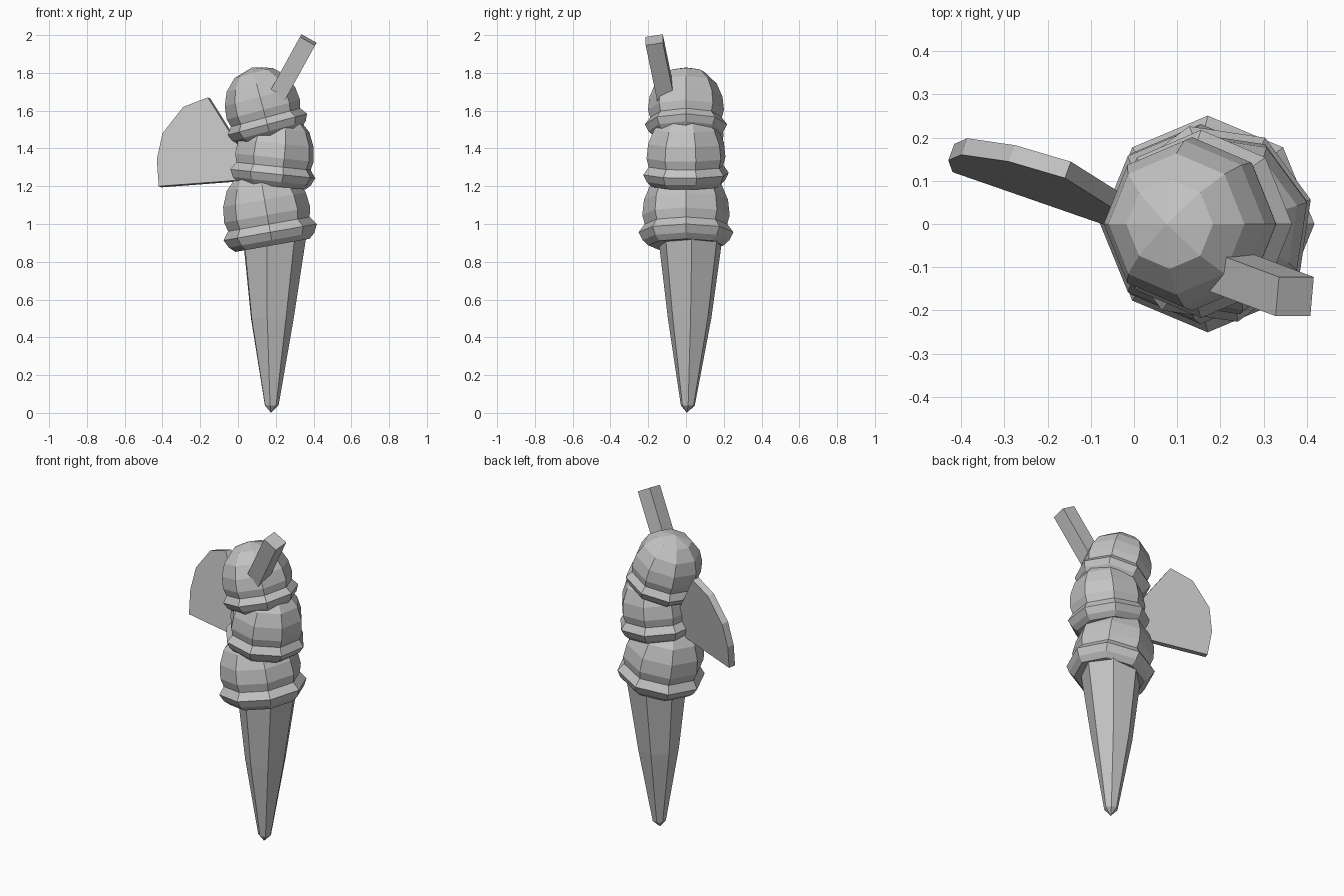
import bpy
import bmesh
from math import cos, sin, radians, tau
from mathutils import Matrix, Vector

if "Cube" in bpy.data.objects:
    bpy.data.objects.remove(bpy.data.objects["Cube"])

grey = bpy.data.materials.new("plain grey")
grey.use_nodes = True
tint = (0.55, 0.55, 0.55, 1)
grey.diffuse_color = tint
grey.node_tree.nodes["Principled BSDF"].inputs["Base Color"].default_value = tint


def finish(name, bm):
    """Turn a bmesh into a flat-shaded grey object."""
    bmesh.ops.recalc_face_normals(bm, faces=bm.faces)
    mesh = bpy.data.meshes.new(name)
    bm.to_mesh(mesh)
    bm.free()
    mesh.materials.append(grey)
    obj = bpy.data.objects.new(name, mesh)
    bpy.context.collection.objects.link(obj)
    return obj


def loft(bm, rings):
    """Skin closed rings of equal point count, returning bands of side faces."""
    rows = [[bm.verts.new(p) for p in ring] for ring in rings]
    bands = []
    for low, high in zip(rows, rows[1:]):
        n = len(low)
        bands.append([bm.faces.new((low[i], low[(i + 1) % n],
                                    high[(i + 1) % n], high[i])) for i in range(n)])
    return rows, bands


def circle(center, r, n, phase):
    x, y, z = center
    return [(x + r * cos(phase + tau * i / n), y + r * sin(phase + tau * i / n), z)
            for i in range(n)]


def cap(bm, ring, point):
    tip = bm.verts.new(point)
    for a, b in zip(ring, ring[1:] + ring[:1]):
        bm.faces.new((a, b, tip))


# Wafer cone: seven tapering sides with a blunt tip
bm = bmesh.new()
levels = [((0.177, 0.01, 0.04), 0.038), ((0.177, 0.02, 0.5), 0.118),
          ((0.187, 0.025, 0.97), 0.18)]
rows, _ = loft(bm, [circle(c, r, 7, radians(2)) for c, r in levels])
cap(bm, rows[0], (0.175, 0.005, 0))
bm.faces.new(rows[-1])
finish("wafer_cone", bm)

# Scoops: one flared eight-sided profile, scaled, turned and tilted
PROFILE = [(0.175, -0.025), (0.202, 0), (0.22, 0.037), (0.192, 0.075),
           (0.203, 0.118), (0.195, 0.19), (0.165, 0.262), (0.105, 0.322)]


def scoop(name, base, size, turn, tilt):
    bm = bmesh.new()
    rows, bands = loft(bm, [circle((0, 0, z), r, 8, 0) for r, z in PROFILE])
    cap(bm, rows[-1], (0, 0, 0.352))
    bm.faces.new(rows[0])
    # shallow dent on the front shoulder
    bmesh.ops.inset_individual(bm, faces=[bands[5][5]], thickness=0.015, depth=-0.008)
    bm.transform(Matrix.Translation(base) @ Matrix.Rotation(radians(-tilt), 4, "Y")
                 @ Matrix.Rotation(radians(turn), 4, "Z") @ Matrix.Scale(size, 4))
    finish(name, bm)


scoop("bottom_scoop", (0.178, 0, 0.915), 1.14, 0, 10)
scoop("middle_scoop", (0.18, 0, 1.227), 1.06, 14, -6)
scoop("top_scoop", (0.165, 0, 1.492), 0.99, 0, 15)

# Wafer fan: a leaning slab cut as a sector
bm = bmesh.new()
outline = [(0.11, 1.24), (-0.16, 1.67), (-0.29, 1.62), (-0.4, 1.48),
           (-0.43, 1.34), (-0.42, 1.2)]
front = [Vector((x, 0.12 - 0.36 * (x + 0.42) + 0.17 * (z - 1.2), z)) for x, z in outline]
back = [p + Vector((0.014, 0.038, -0.006)) for p in front]
rows, _ = loft(bm, [front, back])
for row in rows:
    bm.faces.new(row)
finish("wafer_fan", bm)

# Wafer stick: a square bar stuck into the top scoop
axis = Vector((0.16, -0.06, 0.29)).normalized()
side = Vector((0, 1, 0)).cross(axis).normalized()
depth = axis.cross(side)
top = Vector((0.372, -0.168, 1.975))
length = 0.42
frame = Matrix((side * 0.092, depth * 0.092, axis * length)).transposed().to_4x4()
bm = bmesh.new()
bmesh.ops.create_cube(bm, size=1)
bm.transform(Matrix.Translation(top - axis * length / 2) @ frame)
finish("wafer_stick", bm)
